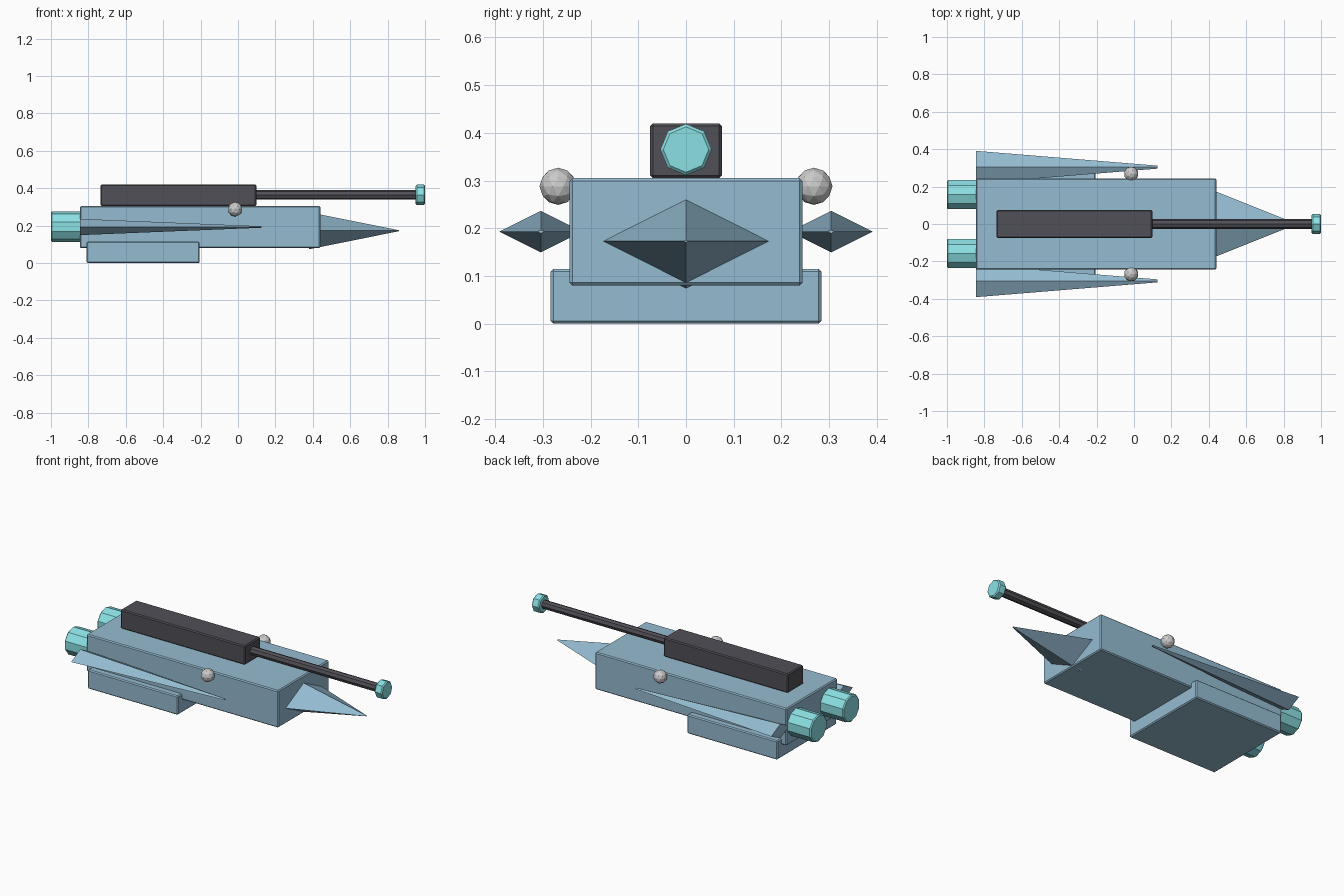
import bpy, bmesh
from mathutils import Matrix

if "Cube" in bpy.data.objects:
    bpy.data.objects.remove(bpy.data.objects["Cube"])


def material(name, rgb):
    m = bpy.data.materials.new(name)
    m.diffuse_color = (*rgb, 1)
    m.use_nodes = True
    m.node_tree.nodes["Principled BSDF"].inputs["Base Color"].default_value = m.diffuse_color
    return m


BLUE = material("hull_blue", (0.30, 0.50, 0.64))
DARK = material("gun_dark", (0.08, 0.08, 0.095))
CYAN = material("glow_cyan", (0.26, 0.75, 0.78))


def finish(name, bm, mat=None, bevel=0):
    bmesh.ops.recalc_face_normals(bm, faces=bm.faces[:])
    me = bpy.data.meshes.new(name)
    bm.to_mesh(me)
    bm.free()
    ob = bpy.data.objects.new(name, me)
    bpy.context.collection.objects.link(ob)
    if mat:
        me.materials.append(mat)
    if bevel:
        mod = ob.modifiers.new("bevel", 'BEVEL')
        mod.width = bevel
        mod.segments = 1
        mod.limit_method = 'ANGLE'
        mod.angle_limit = 0.9
    return ob


def box(name, x, y, z, mat):
    # box from (min, max) ranges
    bm = bmesh.new()
    bmesh.ops.create_cube(bm, size=1)
    for v in bm.verts:
        v.co = [r[0] + (c + 0.5) * (r[1] - r[0]) for r, c in zip((x, y, z), v.co)]
    return finish(name, bm, mat, 0.006)


def taper(name, x, cy, cz, r0, r1, sides, mat, squash=1, bevel=0):
    # cylinder or cone along x, one corner pointing up; squash scales height
    bm = bmesh.new()
    bmesh.ops.create_cone(bm, cap_ends=True, segments=sides,
                          radius1=r0, radius2=r1, depth=x[1] - x[0])
    for v in bm.verts:
        a, b, c = v.co
        v.co = (c + (x[0] + x[1]) / 2, cy + a, cz + b * squash)
    return finish(name, bm, mat, bevel)


# Hull, belly block and nose
box("hull", (-0.845, 0.44), (-0.244, 0.244), (0.08, 0.305), BLUE)
box("belly_block", (-0.81, -0.205), (-0.284, 0.284), (0, 0.115), BLUE)
taper("nose", (0.38, 0.86), 0, 0.173, 0.197, 0.005, 4, BLUE, squash=0.503)

# Top gun
box("gun_housing", (-0.735, 0.098), (-0.075, 0.075), (0.305, 0.42), DARK)
taper("gun_barrel", (0.08, 0.96), 0, 0.365, 0.026, 0.026, 8, DARK)
taper("gun_muzzle", (0.95, 1.0), 0, 0.365, 0.054, 0.054, 8, CYAN, bevel=0.006)

# Mirrored parts: side fins, engines and sensor balls
for side, s in (("left", 1), ("right", -1)):
    taper(f"fin_{side}", (-0.845, 0.125), s * 0.304, 0.193, 0.087, 0.008, 4, BLUE, squash=0.5)
    taper(f"engine_{side}", (-1.0, -0.84), s * 0.157, 0.195, 0.082, 0.082, 10, CYAN, bevel=0.006)
    bm = bmesh.new()
    bmesh.ops.create_icosphere(bm, subdivisions=2, radius=0.039,
                               matrix=Matrix.Translation((-0.015, s * 0.268, 0.288)))
    finish(f"sensor_ball_{side}", bm)
